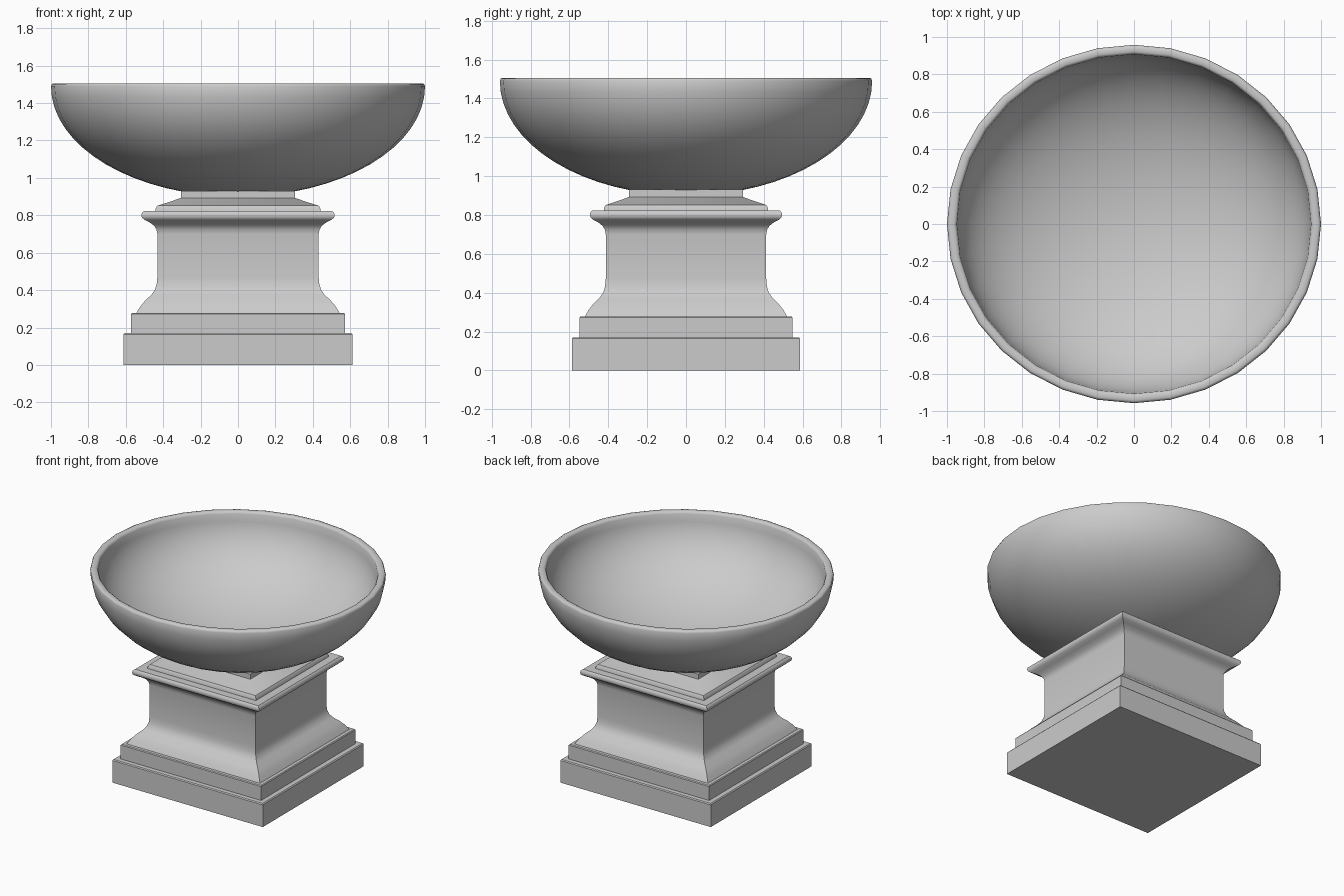
import bpy, bmesh, math

if "Cube" in bpy.data.objects:
    bpy.data.objects.remove(bpy.data.objects["Cube"])

DEPTH = 0.958  # model is slightly shallower in y than in x


def sweep(name, profile, sides, cap_start=False, cap_end=False, angle=35):
    """Carry a (half width, z) profile round the z axis; 4 sides gives a square plan."""
    square = sides == 4
    turn = math.pi / 4 if square else 0
    scale = math.sqrt(2) if square else 1
    bm = bmesh.new()
    rings = []
    for r, z in profile:
        if r < 1e-6:
            rings.append([bm.verts.new((0, 0, z))] * sides)
            continue
        rings.append([bm.verts.new((
            scale * r * math.cos(turn + 2 * math.pi * i / sides),
            scale * r * math.sin(turn + 2 * math.pi * i / sides) * DEPTH,
            z)) for i in range(sides)])
    for a, b in zip(rings, rings[1:]):
        for i in range(sides):
            j = (i + 1) % sides
            bm.faces.new(list(dict.fromkeys((a[i], a[j], b[j], b[i]))))
    if cap_start:
        bm.faces.new(rings[0][::-1])
    if cap_end:
        bm.faces.new(rings[-1])
    bmesh.ops.recalc_face_normals(bm, faces=bm.faces)
    mesh = bpy.data.meshes.new(name)
    bm.to_mesh(mesh)
    bm.free()
    obj = bpy.data.objects.new(name, mesh)
    bpy.context.collection.objects.link(obj)
    bpy.ops.object.select_all(action='DESELECT')
    obj.select_set(True)
    bpy.context.view_layer.objects.active = obj
    bpy.ops.object.shade_smooth_by_angle(angle=math.radians(angle))
    return obj


def arc(a, b, steps, reverse=False):
    """Quarter ellipse from the bottom pole up to the rim level."""
    top = 1.49
    pts = [(a * math.sin(t), top - b * math.cos(t))
           for t in (math.pi / 2 * i / steps for i in range(steps + 1))]
    return pts[::-1] if reverse else pts


# Square moulded pedestal: plinth, step, flared foot, shaft, cornice and neck
pedestal = [
    (0.613, 0), (0.613, 0.163), (0.607, 0.17), (0.572, 0.17),
    (0.572, 0.272), (0.567, 0.278), (0.543, 0.278),
    (0.523, 0.312), (0.495, 0.345), (0.463, 0.375), (0.445, 0.400),
    (0.435, 0.430), (0.431, 0.47), (0.431, 0.70), (0.436, 0.725),
    (0.449, 0.745), (0.475, 0.764), (0.500, 0.776), (0.513, 0.787),
    (0.517, 0.80), (0.513, 0.814), (0.502, 0.823), (0.442, 0.823),
    (0.439, 0.840), (0.430, 0.852), (0.365, 0.872), (0.305, 0.893),
    (0.305, 0.93)]
sweep("pedestal", pedestal, 4, cap_start=True, cap_end=True)

# Hollow round bowl: outer shell, rounded rim, inner shell
bowl = (arc(1.0, 0.59, 16)
        + [(0.995, 1.502), (0.985, 1.506), (0.962, 1.506), (0.953, 1.501)]
        + arc(0.947, 0.54, 16, reverse=True))
sweep("bowl", bowl, 32, angle=50)
